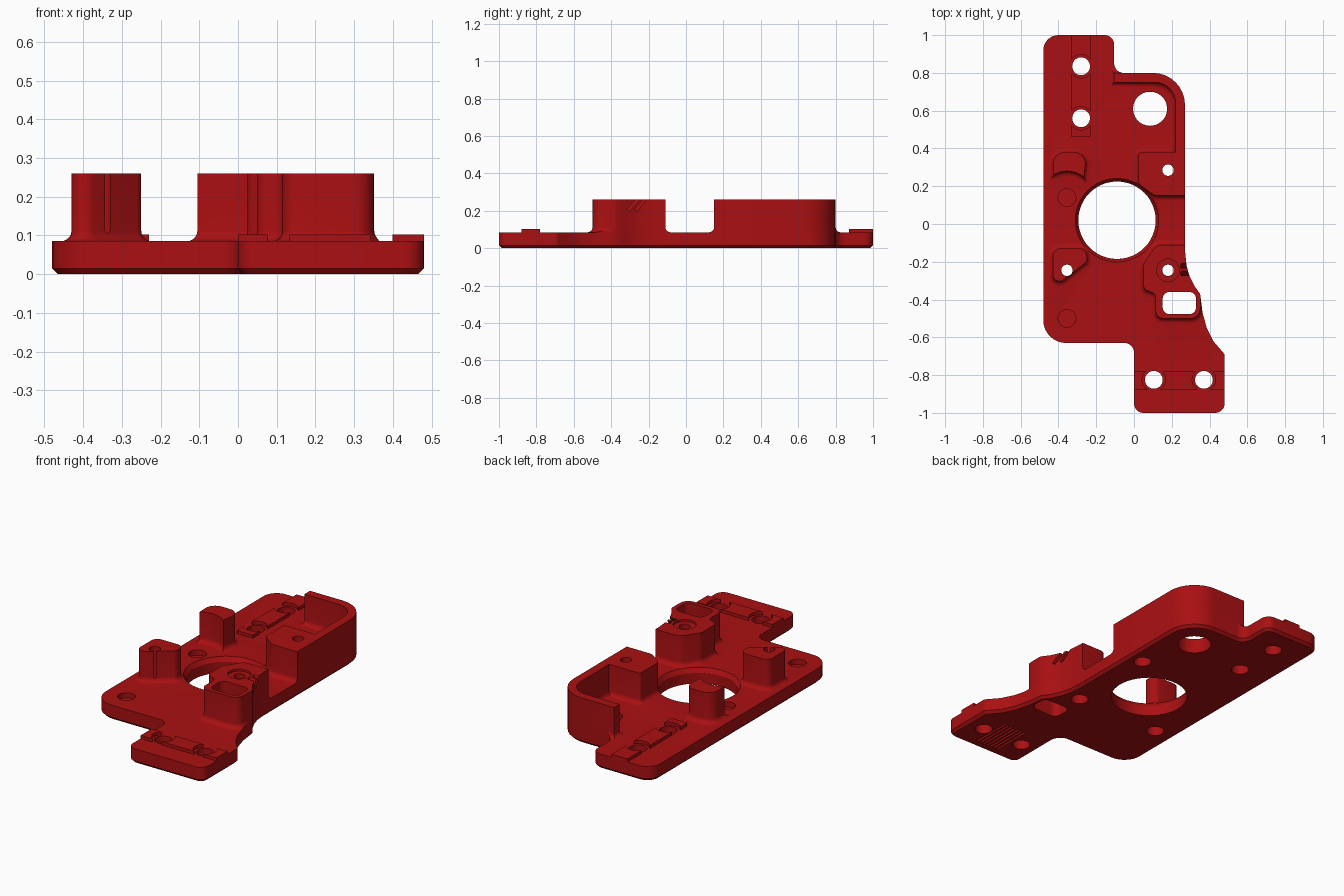
import bpy, bmesh, math
from mathutils import Vector

if "Cube" in bpy.data.objects:
    bpy.data.objects.remove(bpy.data.objects["Cube"])

red = bpy.data.materials.new("deep red")
red.diffuse_color = (0.40, 0.005, 0.006, 1)
red.use_nodes = True
red.node_tree.nodes["Principled BSDF"].inputs["Base Color"].default_value = red.diffuse_color


def rounded(corners):
    """Counter-clockwise outline from (x, y, corner radius)."""
    out, n = [], len(corners)
    for i, (x, y, r) in enumerate(corners):
        p = Vector((x, y))
        if r == 0:
            out.append(p)
            continue
        a = (Vector(corners[i - 1][:2]) - p).normalized()
        b = (Vector(corners[(i + 1) % n][:2]) - p).normalized()
        half = a.angle(b) / 2
        c = p + (a + b).normalized() * (r / math.sin(half))
        s = p + a * (r / math.tan(half)) - c
        e = p + b * (r / math.tan(half)) - c
        a0 = math.atan2(s.y, s.x)
        da = (math.atan2(e.y, e.x) - a0 + math.pi) % (2 * math.pi) - math.pi
        for k in range(9):
            t = a0 + da * k / 8
            out.append(c + Vector((math.cos(t), math.sin(t))) * r)
    if sum(p.x * q.y - q.x * p.y for p, q in zip(out, out[1:] + out[:1])) < 0:
        out.reverse()
    return out


def circle(x, y, r, n=48):
    return [Vector((x + r * math.cos(2 * math.pi * i / n), y + r * math.sin(2 * math.pi * i / n)))
            for i in range(n)]


def offset(pts, d):
    out, n = [], len(pts)
    for i, p in enumerate(pts):
        a = (p - pts[i - 1]).normalized()
        b = (pts[(i + 1) % n] - p).normalized()
        na, nb = Vector((a.y, -a.x)), Vector((b.y, -b.x))
        m = (na + nb).normalized()
        out.append(p + m * d / max(0.5, m.dot(na)))
    return out


def loft(name, pts, sections):
    """Solid through (z, outward offset) sections of one outline."""
    bm = bmesh.new()
    rings = [[bm.verts.new((p.x, p.y, z)) for p in offset(pts, d)] for z, d in sections]
    bm.faces.new(rings[0][::-1])
    bm.faces.new(rings[-1])
    n = len(pts)
    for lo, hi in zip(rings, rings[1:]):
        for i in range(n):
            j = (i + 1) % n
            bm.faces.new((lo[i], lo[j], hi[j], hi[i]))
    me = bpy.data.meshes.new(name)
    bm.to_mesh(me)
    bm.free()
    ob = bpy.data.objects.new(name, me)
    bpy.context.collection.objects.link(ob)
    me.materials.append(red)
    return ob


def prism(name, pts, z0, z1):
    return loft(name, pts, [(z0, 0), (z1, 0)])


def rect(x0, x1, y0, y1, r=0):
    return rounded([(x0, y0, r), (x1, y0, r), (x1, y1, r), (x0, y1, r)])


def combine(target, other, op):
    m = target.modifiers.new(op, 'BOOLEAN')
    m.object, m.operation, m.solver = other, op, 'EXACT'
    bpy.context.view_layer.objects.active = target
    bpy.ops.object.modifier_apply(modifier=m.name)
    bpy.data.objects.remove(other)


def cut(x, y, r, z0, z1):
    combine(body, prism("drill", circle(x, y, r), z0, z1), 'DIFFERENCE')


TOP, HIGH, PAD = 0.085, 0.26, 0.103

# base plate with chamfered underside
outline = rounded([
    (-.48, 1, .08), (-.48, -.63, .12), (0, -.63, .05), (0, -1, .05), (.48, -1, .05),
    (.48, -.69, .02), (.42, -.62, 0), (.385, -.55, 0), (.363, -.47, 0), (.354, -.40, 0),
    (.35, -.37, 0), (.318, -.325, 0), (.292, -.27, 0), (.278, -.22, 0), (.27, -.14, 0),
    (.27, .80, .17), (-.105, .80, .05), (-.105, 1, .05)])
body = loft("mount_plate", outline, [(0, -.015), (.015, 0), (TOP, 0)])

# posts and curved wall, each flaring into the plate with a fillet
arch = [(-.355 + .14 * math.cos(math.radians(a)), .14 + .14 * math.sin(math.radians(a)), 0)
        for a in range(120, 49, -10)]
raised = {
    "corner_wall": [(-.105, .80, 0), (-.105, .75, 0), (.22, .75, .11), (.22, .38, 0),
                    (.025, .38, .015), (.025, .21, .03), (.11, .15, .05), (.27, .15, 0),
                    (.27, .80, .17)],
    "arched_post": [(-.25, .38, .06), (-.43, .38, .06)] + arch,
    "triangular_post": [(-.25, -.13, .04), (-.43, -.13, .04), (-.43, -.34, .035), (-.25, -.20, .03)],
    "slotted_post": [(.12, -.11, .05), (.05, -.21, .05), (.05, -.345, .03), (.115, -.37, .03),
                     (.115, -.50, .04), (.35, -.50, .05), (.352, -.37, 0), (.318, -.325, 0),
                     (.292, -.27, 0), (.278, -.22, 0), (.27, -.11, 0)]}
F = .027
fillet = [(.04, F)] + [(TOP + F - F * math.cos(t), F - F * math.sin(t))
                       for t in [math.pi / 2 * k / 5 for k in range(6)]] + [(HIGH, 0)]
for name, corners in raised.items():
    part = loft(name, rounded(corners), fillet)
    combine(part, prism("trim", outline, .02, .5), 'INTERSECT')
    combine(body, part, 'UNION')

# raised locating strips, interrupted around the bolt holes
bolts = [(-.28, .835), (-.28, .56), (.105, -.825), (.37, -.825)]
for r in (rect(-.33, -.23, .46, 1.1), rect(-.1, .6, -.88, -.78)):
    strip = prism("locating_strip", r, .05, PAD)
    combine(strip, prism("trim", outline, .02, .5), 'INTERSECT')
    for x, y in bolts:
        combine(strip, prism("relief", circle(x, y, .062), 0, .2), 'DIFFERENCE')
    combine(body, strip, 'UNION')

# bolt holes and the larger round opening beside the wall
for x, y in bolts:
    cut(x, y, .047, -.1, .3)
cut(.085, .61, .09, -.1, .5)

# central bore with stepped rim
cut(-.09, .02, .205, -.1, .5)
combine(body, loft("rim", circle(-.09, .02, .205, 64), [(.06, 0), (TOP, .016), (.12, .016)]),
        'DIFFERENCE')

# screw holes with counterbores below, and shallow blind pockets
for x, y in ((.18, .285), (.18, -.245), (-.355, -.245)):
    cut(x, y, .03, -.1, .5)
    cut(x, y, .047, -.1, .06)
cut(.18, -.245, .06, HIGH - .012, .4)
for y in (.14, -.5):
    cut(-.355, y, .047, TOP - .03, .2)

# rectangular window through the slotted post
combine(body, prism("window", rect(.152, .328, -.477, -.36, .035), -.1, .5), 'DIFFERENCE')

# two slanted nicks on the post side
for y in (-.26, -.22):
    bar = prism("nick", rect(-.025, .04, -.009, .009), -.075, .06)
    bar.location = (.275, y, HIGH)
    bar.rotation_euler.x = math.radians(-40)
    bpy.context.view_layer.update()
    combine(body, bar, 'DIFFERENCE')

# grip grooves under the front end
for i in range(7):
    x = .17 + i * .023
    combine(body, prism("groove", rect(x, x + .011, -.95, -.71), -.05, .01), 'DIFFERENCE')

# smooth rounds, sharp edges
bpy.ops.object.select_all(action='DESELECT')
body.select_set(True)
bpy.context.view_layer.objects.active = body
bpy.ops.object.shade_smooth_by_angle(angle=math.radians(30))
